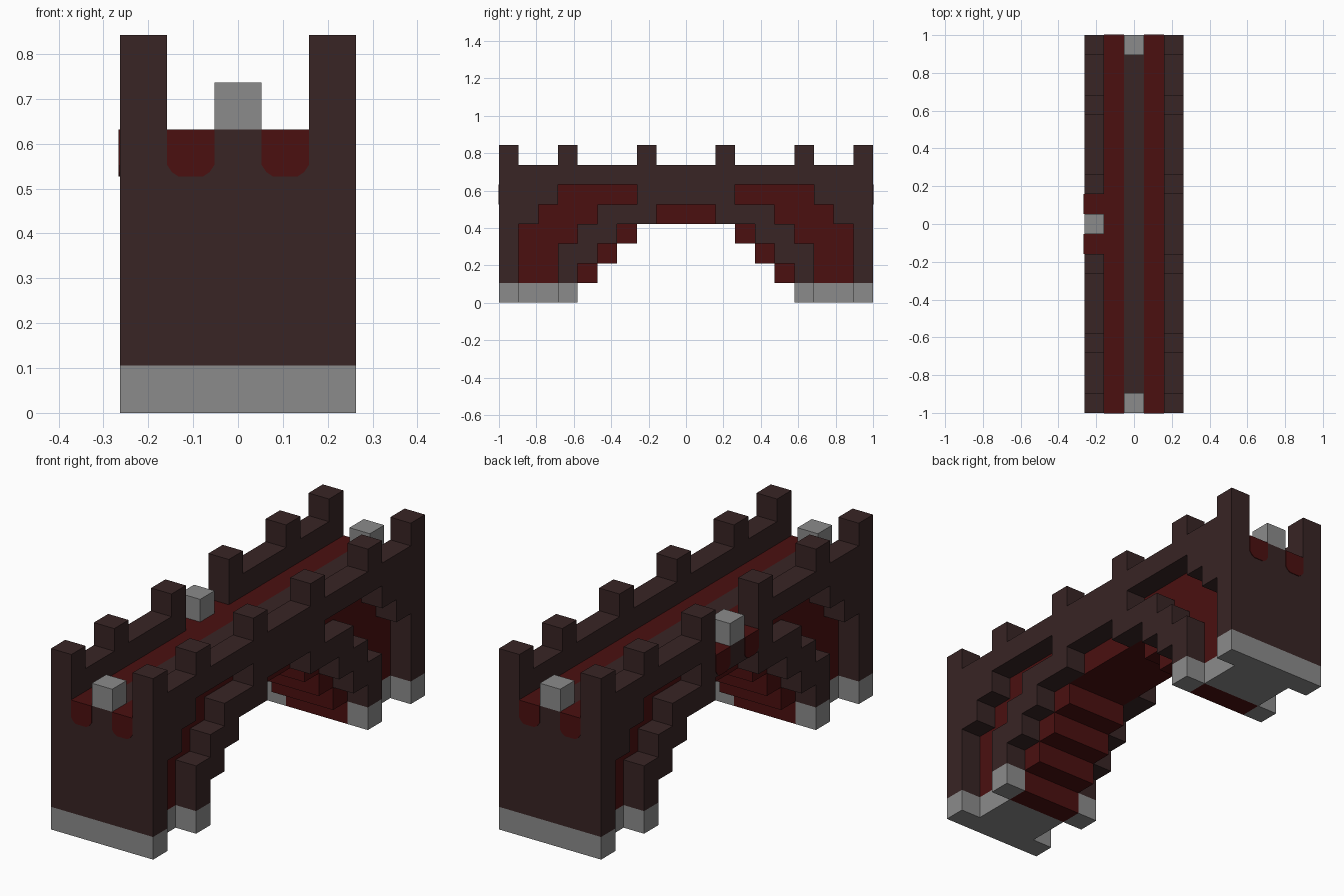
import bpy, bmesh
from mathutils import Vector

if "Cube" in bpy.data.objects:
    bpy.data.objects.remove(bpy.data.objects["Cube"], do_unlink=True)

U = 2 / 19  # one block


def material(name, colour):
    m = bpy.data.materials.new(name)
    m.use_nodes = True
    m.diffuse_color = (*colour, 1)
    bsdf = next(n for n in m.node_tree.nodes if n.type == 'BSDF_PRINCIPLED')
    bsdf.inputs["Base Color"].default_value = (*colour, 1)
    bsdf.inputs["Roughness"].default_value = 0.9
    return m


MATS = [material("dark brick", (0.040, 0.018, 0.018)),
        material("deep red", (0.070, 0.005, 0.005)),
        material("grey stone", (0.26, 0.26, 0.26))]
DARK, RED, GREY = range(3)


def prism(name, outline, depth, cuts=(), rule=None, mat=DARK):
    """Extrude a closed 3D outline by a vector, cut it, colour faces by rule."""
    bm = bmesh.new()
    face = bm.faces.new([bm.verts.new(p) for p in outline])
    ext = bmesh.ops.extrude_face_region(bm, geom=[face], use_keep_orig=True)
    moved = [v for v in ext["geom"] if isinstance(v, bmesh.types.BMVert)]
    bmesh.ops.translate(bm, verts=moved, vec=Vector(depth))
    bmesh.ops.triangulate(bm, faces=bm.faces[:])
    bmesh.ops.recalc_face_normals(bm, faces=bm.faces[:])
    for axis, pos in cuts:
        no = Vector([float(a == axis) for a in "xyz"])
        bmesh.ops.bisect_plane(bm, geom=bm.verts[:] + bm.edges[:] + bm.faces[:],
                               plane_co=no * pos, plane_no=no, dist=1e-4)
    bm.normal_update()
    for f in bm.faces:
        f.material_index = rule(f.calc_center_median(), f.normal) if rule else mat
    bmesh.ops.dissolve_limit(bm, angle_limit=0.01, verts=bm.verts[:],
                             edges=bm.edges[:], delimit={'MATERIAL'})
    bmesh.ops.scale(bm, vec=(U, U, U), verts=bm.verts[:])
    mesh = bpy.data.meshes.new(name)
    bm.to_mesh(mesh)
    bm.free()
    for m in MATS:
        mesh.materials.append(m)
    obj = bpy.data.objects.new(name, mesh)
    bpy.context.collection.objects.link(obj)
    return obj


def mirrored(half, x):
    """Half profile in (y, z), completed across y = 0."""
    return [(x, y, z) for y, z in half] + [(x, -y, z) for y, z in reversed(half)]


# Core of the bridge: stepped arch underneath, flat walkway on top
core_half = [(2.5, 4), (2.5, 3), (3.5, 3), (3.5, 2), (4.5, 2), (4.5, 1),
             (5.5, 1), (5.5, 0), (9.5, 0), (9.5, 6)]


def core_rule(c, n):
    if c.z < 1 and abs(c.y) > 6.5:
        return GREY
    if abs(c.y) > 9.4:
        return DARK
    if n.z > 0.9 and c.z > 5.9 and abs(c.x) < 0.5:
        return DARK
    return RED


prism("arch_core", mirrored(core_half, -1.5), (3, 0, 0),
      [("z", 1), ("y", 6.5), ("y", -6.5), ("x", 0.5), ("x", -0.5)], core_rule)

# Side walls: arch ring, open spandrels, end posts, parapet and battlements
wall_half = [(1.5, 5), (1.5, 4), (3.5, 4), (3.5, 3), (4.5, 3), (4.5, 2),
             (5.5, 2), (5.5, 0), (6.5, 0), (6.5, 3), (5.5, 3), (5.5, 4),
             (4.5, 4), (4.5, 5), (2.5, 5), (2.5, 6), (6.5, 6), (6.5, 5),
             (7.5, 5), (7.5, 4), (8.5, 4), (8.5, 0), (9.5, 0), (9.5, 8),
             (8.5, 8), (8.5, 7), (6.5, 7), (6.5, 8), (5.5, 8), (5.5, 7),
             (2.5, 7), (2.5, 8), (1.5, 8)]


def wall_rule(c, n):
    if c.z < 1:
        return GREY
    if n.z > 0.9 and abs(c.y) < 1.5 and c.z < 6.5:
        return RED
    return DARK


for name, x, mid in (("left_wall", 1.5, 7), ("right_wall", -2.5, 6)):
    prism(name, mirrored(wall_half + [(1.5, mid)], x), (1, 0, 0),
          [("z", 1)], wall_rule)


# Grey marker blocks at both ends and in the gap of the right parapet
def block(name, x, y):
    base = [(x + a, y + b, 6) for a, b in ((-.5, -.5), (.5, -.5), (.5, .5), (-.5, .5))]
    prism(name, base, (0, 0, 1), mat=GREY)


block("front_block", 0, -9)
block("back_block", 0, 9)
block("side_block", -2, 0)

# Red carpet drips hanging over the edges, with rounded lower corners
drip = [(-.5, 6), (-.5, 5.25), (-.4, 5.1), (-.25, 5), (.25, 5),
        (.4, 5.1), (.5, 5.25), (.5, 6)]
T = 0.03
for s in (-1, 1):
    for end, y in (("front", -9.5), ("back", 9.5)):
        out = T if y > 0 else -T
        prism(f"{end}_drip", [(s + a, y, z) for a, z in drip], (0, out, 0), mat=RED)
    prism("side_drip", [(-2.5, s + a, z) for a, z in drip], (-T, 0, 0), mat=RED)
